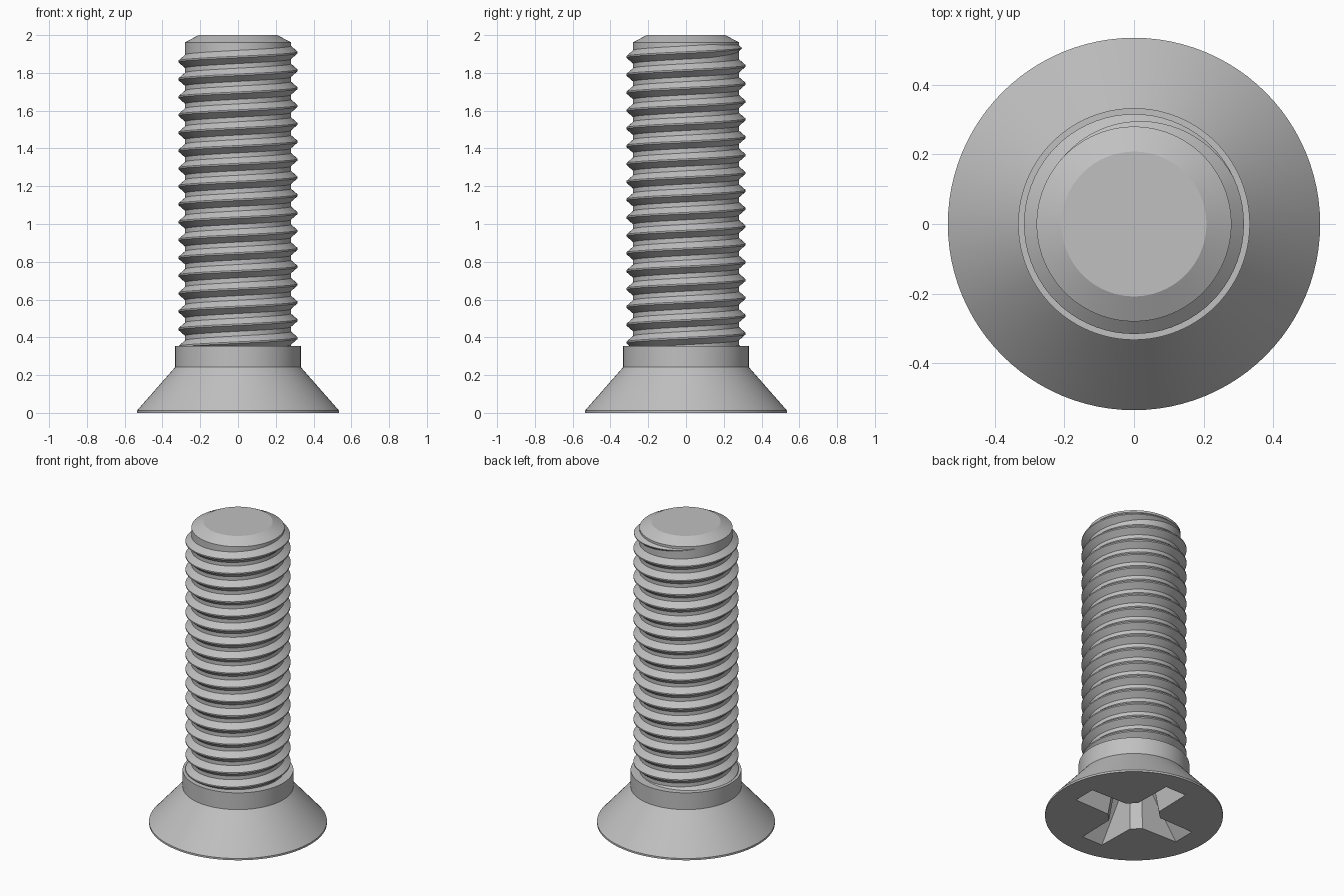
import bpy
import bmesh
from math import cos, sin, pi, radians

cube = bpy.data.objects.get("Cube")
if cube:
    bpy.data.objects.remove(cube, do_unlink=True)

steel = bpy.data.materials.new("steel_grey")
steel.use_nodes = True
GREY = (0.53, 0.53, 0.53, 1)
steel.diffuse_color = GREY
steel.node_tree.nodes["Principled BSDF"].inputs["Base Color"].default_value = GREY


def loft(name, loops, closed=True):
    """Skin a row of equal point loops and cap both ends."""
    bm = bmesh.new()
    rings = [[bm.verts.new(p) for p in loop] for loop in loops]
    n = len(rings[0])
    for a, b in zip(rings, rings[1:]):
        for i in range(n):
            j = (i + 1) % n
            bm.faces.new((a[i], a[j], b[j], b[i]))
    bm.faces.new(rings[0])
    bm.faces.new(rings[-1])
    bmesh.ops.recalc_face_normals(bm, faces=bm.faces)
    mesh = bpy.data.meshes.new(name)
    bm.to_mesh(mesh)
    bm.free()
    mesh.materials.append(steel)
    obj = bpy.data.objects.new(name, mesh)
    bpy.context.collection.objects.link(obj)
    return obj


def activate(obj):
    bpy.ops.object.select_all(action='DESELECT')
    obj.select_set(True)
    bpy.context.view_layer.objects.active = obj


def smooth(obj):
    activate(obj)
    bpy.ops.object.shade_smooth_by_angle(angle=radians(25))


def ring(r, z, n=96):
    return [(r * cos(2 * pi * i / n), r * sin(2 * pi * i / n), z) for i in range(n)]


# Countersunk head, collar and chamfered core, turned as one solid
profile = [(0.535, 0), (0.535, 0.012), (0.333, 0.242), (0.333, 0.353),
           (0.28, 0.353), (0.28, 1.962), (0.208, 2.0)]
body = loft("head_and_shank", [ring(r, z) for r, z in profile])


# Cross-shaped drive recess, tapering inward
def cross(tip, tip_half, inner, inner_half, z):
    arm = [(tip, -tip_half), (tip, tip_half), (inner, inner_half)]
    arm.insert(0, (inner, -inner_half))
    return [(x * cos(a) - y * sin(a), x * sin(a) + y * cos(a), z)
            for a in (k * pi / 2 for k in range(4)) for x, y in arm]


cutter = loft("recess_cutter", [cross(0.4, 0.077, 0.137, 0.083, -0.01),
                                cross(0.18, 0.05, 0.105, 0.055, 0.25)])
cutter.hide_render = True
cut = body.modifiers.new("recess", 'BOOLEAN')
cut.operation = 'DIFFERENCE'
cut.solver = 'EXACT'
cut.object = cutter
activate(body)
bpy.ops.object.modifier_apply(modifier=cut.name)
bpy.data.objects.remove(cutter, do_unlink=True)
smooth(body)

# Right-handed helical thread that runs out at the top
PITCH, STEPS = 0.0945, 72
TOP_Z = 1.908           # crest height on the +x side of the last turn
start, end = -17 * STEPS, int(STEPS * 0.4)
fade = STEPS * 0.32
sections = []
for s in range(start, end + 1):
    a = 2 * pi * s / STEPS
    z = TOP_Z + PITCH * s / STEPS
    f = max(0.03, min(1, (end - s) / fade))
    crest = 0.279 + 0.037 * f
    half = 0.036 * f
    flat = 0.004 * f
    section = [(0.265, -half), (0.279, -half), (crest, -flat),
               (crest, flat), (0.279, half), (0.265, half)]
    sections.append([(r * cos(a), r * sin(a), z + dz) for r, dz in section])
thread = loft("thread", sections)
smooth(thread)
